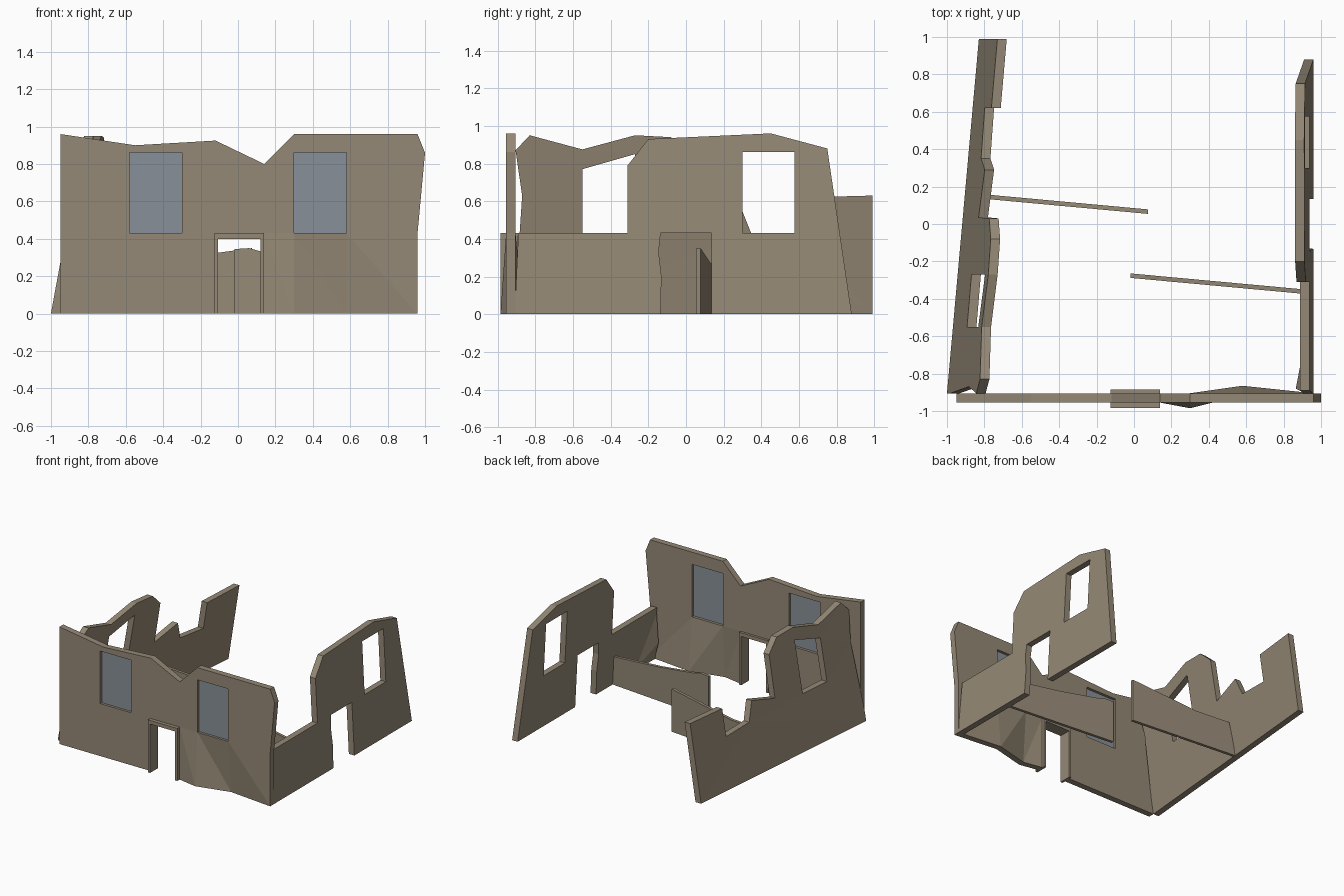
import bpy, bmesh
from mathutils import Vector

if "Cube" in bpy.data.objects:
    bpy.data.objects.remove(bpy.data.objects["Cube"])


def material(name, rgb):
    m = bpy.data.materials.new(name)
    m.diffuse_color = (*rgb, 1)
    m.use_nodes = True
    m.node_tree.nodes["Principled BSDF"].inputs["Base Color"].default_value = m.diffuse_color
    return m


STONE = material("weathered_plaster", (0.30, 0.25, 0.18))
GLASS = material("grey_blue_glass", (0.25, 0.28, 0.32))


def finish(name, bm, mat):
    bmesh.ops.recalc_face_normals(bm, faces=bm.faces[:])
    me = bpy.data.meshes.new(name)
    bm.to_mesh(me)
    bm.free()
    me.materials.append(mat)
    ob = bpy.data.objects.new(name, me)
    bpy.context.collection.objects.link(ob)
    return ob


def wall(name, outline, holes, place):
    """Fill a (u, height) outline with holes, extrude it, then place(u, h, side)
    maps each point into space; side 0 is the outer face, 1 the inner face."""
    bm = bmesh.new()
    for loop in [outline] + holes:
        vs = [bm.verts.new((u, h, 0)) for u, h in loop]
        for a, b in zip(vs, vs[1:] + vs[:1]):
            bm.edges.new((a, b))
    bmesh.ops.triangle_fill(bm, edges=bm.edges[:], use_beauty=True, normal=(0, 0, 1))
    flat = bm.faces[:]
    ret = bmesh.ops.extrude_face_region(bm, geom=flat, use_keep_orig=True)
    for g in ret["geom"]:
        if isinstance(g, bmesh.types.BMVert):
            g.co.z = 1
    for v in bm.verts:
        v.co = Vector(place(*v.co))
    return finish(name, bm, STONE)


def box(name, x0, x1, y0, y1, z0, z1, mat):
    bm = bmesh.new()
    bmesh.ops.create_cube(bm, size=1)
    for v in bm.verts:
        v.co = Vector((x1 if v.co.x > 0 else x0, y1 if v.co.y > 0 else y0,
                       z1 if v.co.z > 0 else z0))
    return finish(name, bm, mat)


def rect(u0, u1, h0, h1):
    return [(u0, h0), (u1, h0), (u1, h1), (u0, h1)]


# Front wall: broken top, door notch, base buckled out and in right of the door
def place_front(u, h, side):
    y = -0.955 + 0.05 * side
    if h < 0.01:
        if abs(u - 0.30) < 0.01:
            y -= 0.03
        elif abs(u - 0.58) < 0.01:
            y += 0.04
    return (u, y, h)


wall("front_wall",
     [(-0.95, 0), (-0.125, 0), (-0.125, 0.43), (0.14, 0.43), (0.14, 0), (0.30, 0),
      (0.58, 0), (0.96, 0), (0.96, 0.43), (1.0, 0.86), (0.96, 0.96), (0.30, 0.96),
      (0.14, 0.80), (-0.12, 0.925), (-0.55, 0.90), (-0.95, 0.96)],
     [rect(-0.58, -0.30, 0.43, 0.86), rect(0.30, 0.58, 0.43, 0.86)], place_front)

# Window panes set inside the front wall
for side, x in (("left", -0.58), ("right", 0.30)):
    box("window_pane_" + side, x, x + 0.28, -0.935, -0.927, 0.43, 0.86, GLASS)

# Door frame: two jambs and a lintel in one piece
wall("door_frame",
     [(-0.125, 0), (-0.107, 0), (-0.107, 0.40), (0.12, 0.40), (0.12, 0), (0.14, 0),
      (0.14, 0.43), (-0.125, 0.43)], [],
     lambda u, h, s: (u, -0.985 + 0.1 * s, h))

# Right wall: leans inward, with a broken doorway and one window
wall("right_wall",
     [(-0.905, 0), (-0.135, 0), (-0.13, 0.20), (-0.145, 0.33), (-0.135, 0.43),
      (0.135, 0.43), (0.135, 0), (0.88, 0), (0.75, 0.88), (0.45, 0.96),
      (-0.20, 0.93), (-0.31, 0.79), (-0.31, 0.43), (-0.89, 0.43), (-0.905, 0.10)],
     [rect(0.30, 0.575, 0.43, 0.86)],
     lambda u, h, s: (0.96 - 0.052 * h - 0.05 * s, u, h))

# Bulge on the inside of the right wall at the front corner
bm = bmesh.new()
for p in ((0.915, -0.62, 0), (0.865, -0.88, 0.15), (0.895, -0.895, 0.42),
          (0.915, -0.90, 0)):
    bm.verts.new(p)
bmesh.ops.convex_hull(bm, input=bm.verts[:])
finish("wall_bulge", bm, STONE)

# Left wall: turned slightly and leaning strongly inward, badly broken at the back
wall("left_wall",
     [(-0.905, 0), (0.99, 0), (0.99, 0.63), (0.62, 0.62), (0.62, 0.40), (0.35, 0.42),
      (0.29, 0.57), (0.035, 0.50), (0.03, 0.84), (-0.08, 0.94), (-0.27, 0.95),
      (-0.55, 0.875), (-0.83, 0.95), (-0.905, 0.87), (-0.87, 0.63), (-0.905, 0.10)],
     [[(-0.55, 0.43), (-0.27, 0.43), (-0.27, 0.85), (-0.55, 0.77)]],
     lambda u, h, s: (-1 + 0.09 * (u + 0.905) + (0.18 - 0.012 * (u + 0.9)) * h + 0.05 * s,
                      u, h))


# Two low broken partitions inside, slightly turned
def partition(name, outline, y_at_zero):
    wall(name, outline, [],
         lambda u, h, s: (u, y_at_zero - 0.092 * u + 0.024 * (s - 0.5), h))


partition("back_partition",
          [(-0.86, 0), (0.075, 0), (0.075, 0.35), (-0.11, 0.325), (-0.50, 0.27),
           (-0.80, 0.27)], 0.073)
partition("front_partition",
          [(-0.02, 0), (0.92, 0), (0.90, 0.23), (0.45, 0.28), (0.13, 0.33),
           (0.06, 0.35), (-0.02, 0.345)], -0.278)
